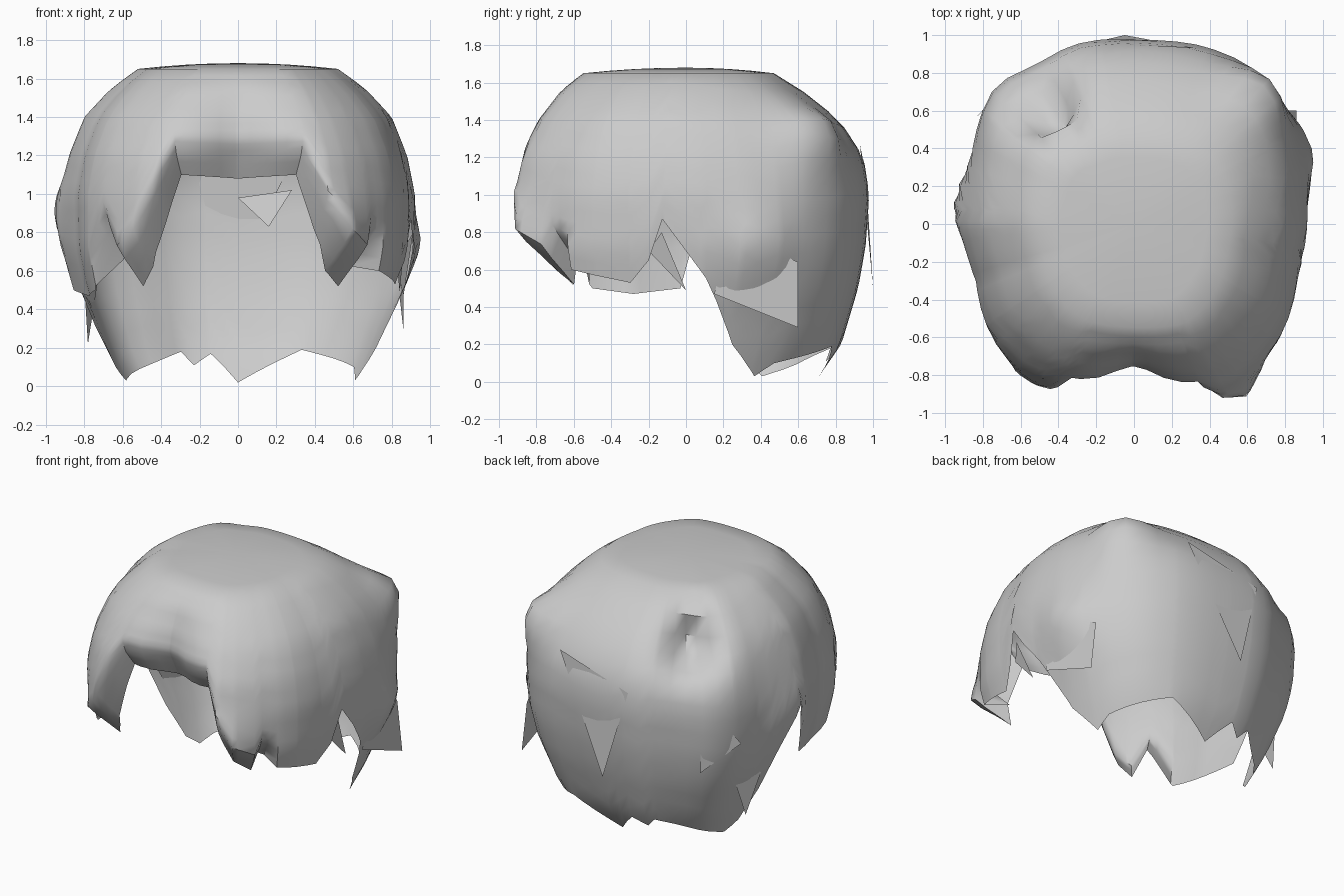
import bpy, bmesh, math
from mathutils import Vector

cube = bpy.data.objects.get("Cube")
if cube:
    bpy.data.objects.remove(cube)

# One plain grey for the whole wig
grey = bpy.data.materials.new("hair grey")
grey.use_nodes = True
tone = (0.6, 0.6, 0.6, 1)
grey.diffuse_color = tone
bsdf = next(n for n in grey.node_tree.nodes if n.type == 'BSDF_PRINCIPLED')
bsdf.inputs["Base Color"].default_value = tone
bsdf.inputs["Roughness"].default_value = 0.8

# Head profile: height, half width, front depth, back depth
PROFILE = [(0, .64, .8, .69), (.2, .73, .84, .83), (.5, .86, .92, .92),
           (.72, .91, .97, .96), (1, .92, .94, .98), (1.2, .88, .9, .95),
           (1.4, .8, .79, .82), (1.55, .66, .67, .63), (1.65, .52, .54, .47)]

# Uneven plan outline: angle from the front (positive to the left), scale
OUTLINE = [(-180, 1), (-165, 1), (-148, .95), (-135, 1), (-113, .96),
           (-90, 1), (-70, .93), (-43, .96), (-26, 1), (27, 1.03), (46, .97),
           (71, .96), (90, 1), (150, .99), (180, 1)]

# Ragged hem: angle, height
HEM = [(-180, .02), (-170, .17), (-163, .11), (-159, .18), (-125, .03),
       (-117, .1), (-109, .32), (-103, .6), (-95, .88), (-88, .5),
       (-70, .47), (-56, .5), (-46, .73), (-39, .52), (-33, .62), (-27, .85),
       (-22, 1.1), (0, 1.08), (22, 1.1), (27, .8), (33, .6), (41, .52),
       (44, .65), (50, .6), (58, .57), (70, .53), (77, .65), (82, .87),
       (97, .55), (109, .2), (121, .03), (128, .1), (157, .19), (180, .02)]

# Dents, and bumps where the depth is negative: centre, depth, radius
DENTS = [(Vector((-.52, .67, 1.42)), .26, .16),
         (Vector((.68, .7, 1.36)), -.12, .2),
         (Vector((.5, -.9, .8)), -.07, .16),
         (Vector((.88, .37, .7)), -.07, .2),
         (Vector((-.9, .12, .88)), -.05, .16)]


def lerp_table(table, key):
    """Linear reading of a table sorted by its first column."""
    key = min(max(key, table[0][0]), table[-1][0])
    for a, b in zip(table, table[1:]):
        if key <= b[0]:
            f = (key - a[0]) / (b[0] - a[0])
            return [u + (v - u) * f for u, v in zip(a[1:], b[1:])]


def shell_point(deg, z, hem):
    """Point on the rounded-square shell at an angle and height."""
    width, front, back = lerp_table(PROFILE, z)
    s, c = math.sin(math.radians(deg)), math.cos(math.radians(deg))
    depth = front if c > 0 else back
    n = 2.7
    r = (abs(s / width) ** n + abs(c / depth) ** n) ** (-1 / n)
    r *= lerp_table(OUTLINE, deg)[0]
    # Parting hollow in the middle of the fringe
    low = min(max((1.6 - z) / .4, 0), 1)
    r -= .14 * low * math.exp(-(deg / 12) ** 2)
    # Fringe curls inward at its hem
    if abs(deg) < 50:
        curl = max(0, 1 - (z - hem) / .2)
        r *= 1 - .18 * curl
    p = Vector((r * s, -r * c, z))
    for centre, deep, rad in DENTS:
        push = deep * math.exp(-((p - centre).length / rad) ** 2)
        p -= push * Vector((s, -c, .4))
    return p


def make_object(name, bm):
    mesh = bpy.data.meshes.new(name)
    bm.to_mesh(mesh)
    bm.free()
    mesh.materials.append(grey)
    obj = bpy.data.objects.new(name, mesh)
    bpy.context.collection.objects.link(obj)
    return obj


# Main hair shell: columns run from the hem to the crown
angles = sorted({a for a, _ in HEM[:-1]} | set(range(-175, 180, 6)))
ROWS, CAP = 16, 4
TOP = PROFILE[-1][0]
bm = bmesh.new()
columns = []
for deg in angles:
    hem = lerp_table(HEM, deg)[0]
    col = [bm.verts.new(shell_point(deg, hem + (TOP - hem) * i / ROWS, hem))
           for i in range(ROWS + 1)]
    rim = col[-1].co.copy()
    for k in range(1, CAP):
        f = 1 - k / CAP
        col.append(bm.verts.new((rim.x * f, rim.y * f,
                                 rim.z + .03 * (1 - f * f))))
    columns.append(col)
crown = bm.verts.new((0, 0, TOP + .03))
for a, b in zip(columns, columns[1:] + columns[:1]):
    for i in range(len(a) - 1):
        bm.faces.new((a[i], b[i], b[i + 1], a[i + 1]))
    bm.faces.new((a[-1], b[-1], crown))
bmesh.ops.recalc_face_normals(bm, faces=bm.faces)
shell = make_object("hair_shell", bm)
bpy.context.view_layer.objects.active = shell
shell.select_set(True)
bpy.ops.object.shade_smooth_by_angle(angle=math.radians(50))

# Loose pointed locks lying on the shell
LOCKS = {
    "left_ear_lock": [(.87, -.13, .8), (.82, -.2, .7), (.84, 0, .49)],
    "left_nape_lock": [(.86, .15, .47), (.91, .25, .8), (.82, .6, .64),
                       (.86, .6, .29)],
    "right_nape_lock": [(-.8, .25, .55), (-.72, .55, .6), (-.78, .45, .22)],
    "right_back_lock": [(-.65, .75, 1.1), (-.65, .77, .6), (-.83, .57, .78)],
    "back_lock": [(.33, .93, 1.27), (-.22, .96, 1.12), (-.05, 1, .5)],
    "inner_lock": [(0, .8, .98), (.28, .78, 1.02), (.16, .62, .83)],
}
for name, corners in LOCKS.items():
    bm = bmesh.new()
    bm.faces.new([bm.verts.new(p) for p in corners])
    make_object(name, bm)
